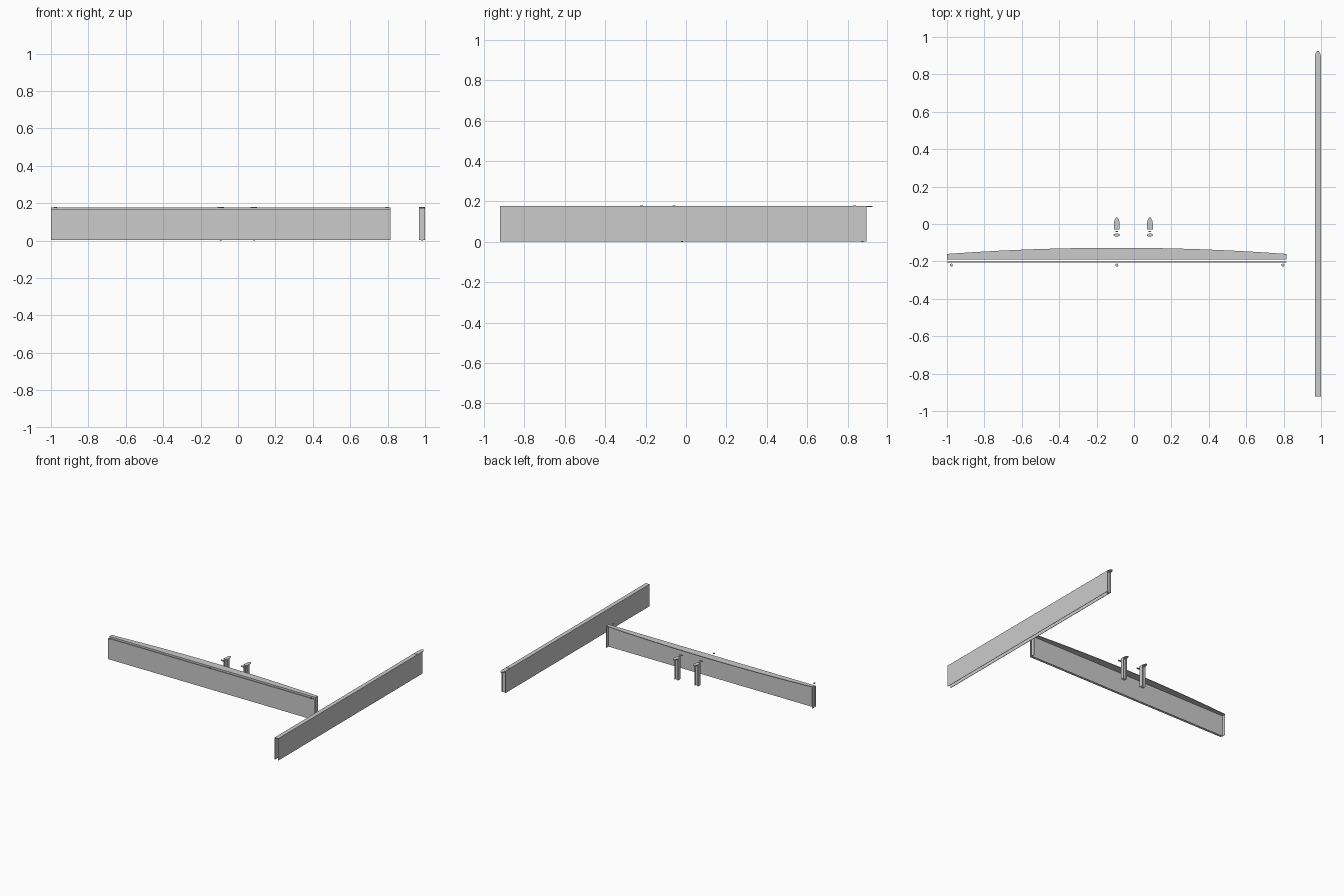
import bpy, bmesh, math

if "Cube" in bpy.data.objects:
    bpy.data.objects.remove(bpy.data.objects["Cube"])

Z0, ZT, ZTOP = 0.002, 0.172, 0.177   # body bottom, underside of cap plates, top
T = 0.003                            # sheet thickness


def prism(name, pts, z0, z1):
    """Extrude a closed outline in xy between two heights."""
    bm = bmesh.new()
    face = bm.faces.new([bm.verts.new((x, y, z0)) for x, y in pts])
    ext = bmesh.ops.extrude_face_region(bm, geom=[face])
    top = [v for v in ext["geom"] if isinstance(v, bmesh.types.BMVert)]
    bmesh.ops.translate(bm, verts=top, vec=(0, 0, z1 - z0))
    bmesh.ops.recalc_face_normals(bm, faces=bm.faces)
    me = bpy.data.meshes.new(name)
    bm.to_mesh(me)
    bm.free()
    ob = bpy.data.objects.new(name, me)
    bpy.context.collection.objects.link(ob)
    return ob


def box(name, x0, x1, y0, y1, z0, z1):
    return prism(name, [(x0, y0), (x1, y0), (x1, y1), (x0, y1)], z0, z1)


def disc(name, x, y, z, rx, ry, h):
    n = 16
    pts = [(x + rx * math.cos(i * math.tau / n), y + ry * math.sin(i * math.tau / n))
           for i in range(n)]
    return prism(name, pts, z, z + h)


def pointed_cap(name, cx, w, y0, tip):
    """Top plate with a rounded point at its back end."""
    h = w / 2
    right = [(h, tip - 0.03), (h * 0.75, tip - 0.013), (h * 0.3, tip - 0.001)]
    pts = [(cx - h, y0), (cx + h, y0)] + [(cx + x, y) for x, y in right]
    pts += [(cx - x, y) for x, y in reversed(right)]
    return prism(name, pts, ZT, ZTOP)


def channel(name, x0, x1, y0, y1, web):
    """Two upright sheets joined by a cross sheet at y = web."""
    pts = [(x0, y0), (x0 + T, y0), (x0 + T, web), (x1 - T, web), (x1 - T, y0), (x1, y0),
           (x1, y1), (x1 - T, y1), (x1 - T, web + T), (x0 + T, web + T), (x0 + T, y1), (x0, y1)]
    return prism(name, pts, Z0, ZT)


# Wide front beam: upright sheet with returned ends, open behind
XL, XR = -1.0, 0.816
prism("front_beam_body",
      [(XL, -0.190), (XR, -0.190), (XR, -0.160), (XR - T, -0.160), (XR - T, -0.190 + T),
       (XL + T, -0.190 + T), (XL + T, -0.160), (XL, -0.160)], Z0, ZT)

# Bowed ledge on top of it
xm, hw, n = (XL + XR) / 2, (XR - XL) / 2, 12
bow = [(xm + hw * (1 - 2 * i / n), -0.16 + 0.033 * (1 - (1 - 2 * i / n) ** 2))
       for i in range(n + 1)]
prism("front_beam_ledge", [(XL, -0.19), (XR, -0.19)] + bow, ZT, ZTOP)

# Thin facing panel in front of the beam
box("front_facing_panel", XL, XR, -0.205, -0.200, Z0, 0.168)

# Small fixings along the front
for i, x in enumerate((-0.977, -0.092, 0.796)):
    disc(f"front_fixing_{i}", x, -0.220, 0.175, 0.008, 0.008, 0.004)

# Long side beam, hollow between two sheets
channel("side_beam_body", 0.967, 1.0, -0.922, 0.893, 0.88)
pointed_cap("side_beam_cap", 0.9835, 0.033, -0.922, 0.925)
disc("side_beam_fixing", 0.9835, 0.835, 0.1755, 0.016, 0.007, 0.004)
disc("side_beam_foot", 0.9835, 0.874, 0.0, 0.006, 0.004, 0.003)

# Two short posts of the same section
for i, x in enumerate((-0.092, 0.085)):
    channel(f"post_{i}_body", x - 0.0155, x + 0.0155, -0.030, 0.003, -0.012)
    pointed_cap(f"post_{i}_cap", x, 0.031, -0.030, 0.035)
    disc(f"post_{i}_fixing", x, -0.059, 0.175, 0.017, 0.008, 0.004)
    box(f"post_{i}_tab", x - 0.007, x + 0.007, -0.042, -0.038, 0.173, ZTOP)
    disc(f"post_{i}_foot", x, -0.02, 0.0, 0.006, 0.004, 0.003)
